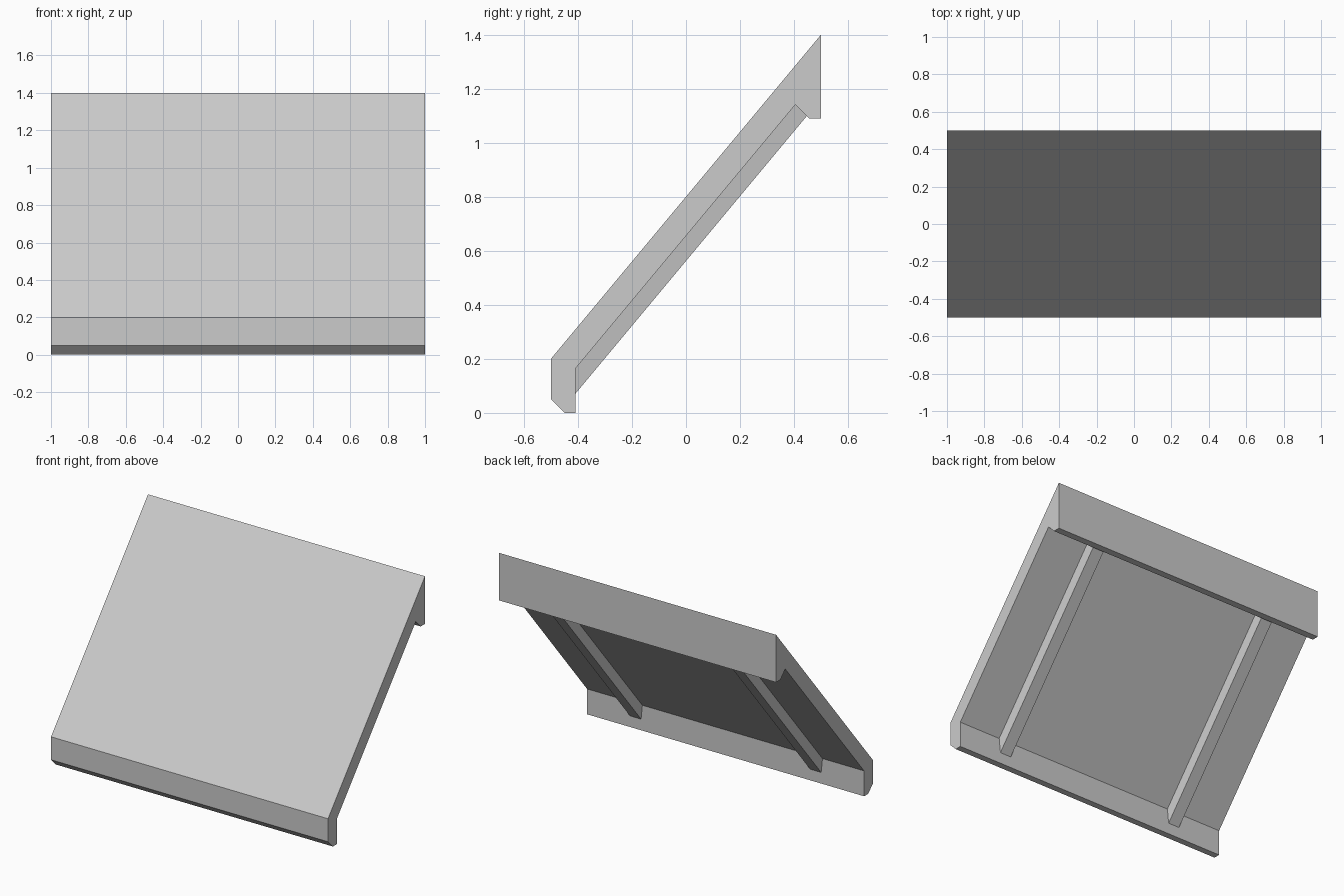
import bpy
import bmesh

cube = bpy.data.objects.get("Cube")
if cube:
    bpy.data.objects.remove(cube, do_unlink=True)

grey = bpy.data.materials.new("light_grey")
grey.use_nodes = True
grey.diffuse_color = (0.6, 0.6, 0.6, 1)
grey.node_tree.nodes["Principled BSDF"].inputs["Base Color"].default_value = (0.6, 0.6, 0.6, 1)


def extrude_profile(name, profile, centre=0.0):
    """Span a (y, z, half width) outline symmetrically across x."""
    bm = bmesh.new()
    sides = [[bm.verts.new((centre + s * w, y, z)) for y, z, w in profile] for s in (-1, 1)]
    for side in sides:
        bm.faces.new(side)
    a, b = sides
    for i in range(len(profile)):
        j = (i + 1) % len(profile)
        bm.faces.new((a[i], a[j], b[j], b[i]))
    bmesh.ops.recalc_face_normals(bm, faces=bm.faces[:])
    mesh = bpy.data.meshes.new(name)
    bm.to_mesh(mesh)
    bm.free()
    mesh.materials.append(grey)
    obj = bpy.data.objects.new(name, mesh)
    bpy.context.collection.objects.link(obj)
    return obj


SLOPE = 1.2


def underside(y, drop=0.0):
    return SLOPE * y + 0.655 - drop


# Sloped slab with a chamfered lip at each end
outline = [(-0.5, 0.2), (-0.5, 0.05), (-0.45, 0), (-0.408, 0),
           (-0.408, underside(-0.408)), (0.405, underside(0.405)),
           (0.455, 1.09), (0.5, 1.09), (0.5, 1.4)]
extrude_profile("sloped_panel", [(y, z, 1.0) for y, z in outline])

# Slightly tapered ribs under the slab, with ends sunk into the lips
for name, x in (("left_rib", 0.65), ("right_rib", -0.65)):
    front, back = -0.42, 0.45
    extrude_profile(name, [
        (front, underside(front, -0.005), 0.05), (front, underside(front, 0.093), 0.04),
        (back, underside(back, 0.093), 0.04), (back, underside(back, -0.005), 0.05)], x)
